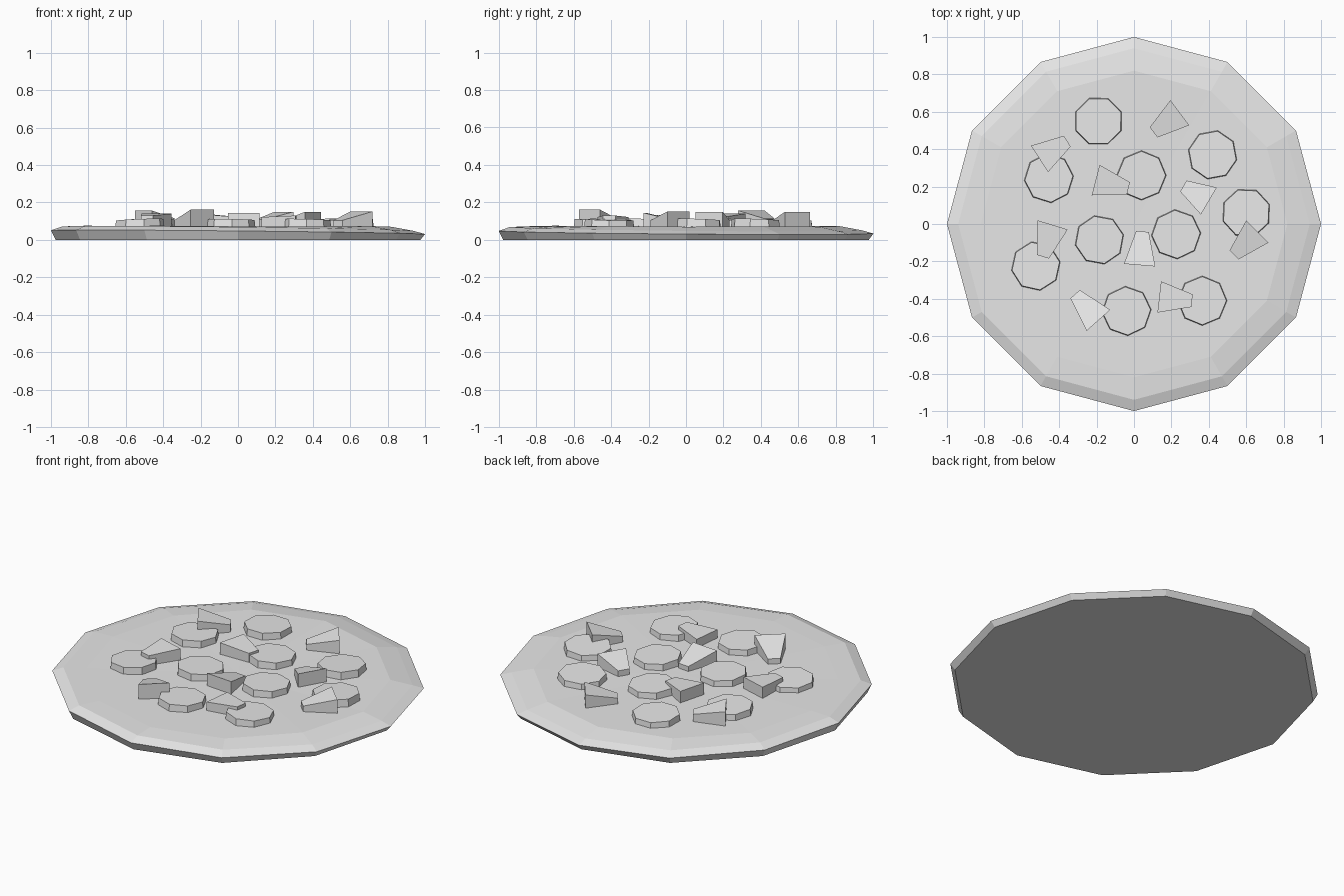
import bpy, bmesh
from math import cos, sin, radians, tau
from mathutils import Vector

cube = bpy.data.objects.get("Cube")
if cube:
    bpy.data.objects.remove(cube)

grey = bpy.data.materials.new("plain_grey")
grey.use_nodes = True
grey.diffuse_color = (0.8, 0.8, 0.8, 1)
grey.node_tree.nodes["Principled BSDF"].inputs["Base Color"].default_value = grey.diffuse_color


def finish(bm, name):
    bmesh.ops.recalc_face_normals(bm, faces=bm.faces)
    mesh = bpy.data.meshes.new(name)
    bm.to_mesh(mesh)
    bm.free()
    mesh.materials.append(grey)
    obj = bpy.data.objects.new(name, mesh)
    bpy.context.collection.objects.link(obj)


def loft(name, rings, tip=None):
    """Stack equal-count rings into a solid, closed flat or with a centre tip."""
    bm = bmesh.new()
    loops = [[bm.verts.new(p) for p in ring] for ring in rings]
    n = len(loops[0])
    for low, high in zip(loops, loops[1:]):
        for i in range(n):
            j = (i + 1) % n
            bm.faces.new((low[i], low[j], high[j], high[i]))
    bm.faces.new(loops[0][::-1])
    if tip:
        centre = bm.verts.new(tip)
        for i in range(n):
            bm.faces.new((loops[-1][i], loops[-1][(i + 1) % n], centre))
    else:
        bm.faces.new(loops[-1])
    finish(bm, name)


def ring(sides, radius, height, centre=(0, 0), turn=0):
    """Polygon whose height is a function of its unit direction."""
    points = []
    for i in range(sides):
        a = tau * i / sides + radians(turn)
        points.append((centre[0] + radius * cos(a), centre[1] + radius * sin(a),
                       height(cos(a), sin(a))))
    return points


# Twelve-sided base, its rim sagging towards the back and left
loft("base", [
    ring(12, 0.975, lambda x, y: 0),
    ring(12, 1.0, lambda x, y: 0.041 - 0.01 * x - 0.007 * y),
    ring(12, 0.94, lambda x, y: 0.06 - 0.012 * x - 0.009 * y),
    ring(12, 0.82, lambda x, y: 0.073 + 0.003 * sin(5 * x + 3 * y)),
], tip=(0, 0, 0.071))

# Octagonal slices: x, y, turn
slices = [(-.19, .55, 22), (.42, .37, 33), (.04, .26, 0), (-.455, .245, 5),
          (.6, .06, 20), (.225, -.055, 3), (-.185, -.085, 12),
          (-.525, -.225, 10), (-.04, -.465, 3), (.365, -.41, 0)]
for k, (x, y, turn) in enumerate(slices):
    tilt = 0.005 * sin(2 * k)
    loft(f"round_slice_{k + 1}", [
        ring(8, 0.134, lambda u, v: 0.06, (x, y), turn),
        ring(8, 0.129, lambda u, v: 0.108 + tilt * u - 0.004 * v, (x, y), turn)])

# Tapered chunks: narrow end, wide end, top height at each
chunks = [((.105, .49), (.245, .595), .105, .15),
          ((-.357, .443), (-.505, .348), .115, .157),
          ((-.03, .19), (-.205, .235), .125, .14),
          ((.264, .203), (.4, .123), .105, .15),
          ((.535, -.165), (.66, -.04), .105, .152),
          ((.045, -.04), (.03, -.22), .1, .145),
          ((-.487, -.175), (-.435, -.005), .13, .14),
          ((-.315, -.375), (-.19, -.515), .105, .162),
          ((.31, -.41), (.135, -.39), .13, .122)]
for k, (narrow, wide, z_narrow, z_wide) in enumerate(chunks):
    a, b = Vector(narrow), Vector(wide)
    along = (b - a).normalized()
    side = Vector((-along.y, along.x))
    corners = [a + side * .034, a - side * .034, b - side * .084, b + side * .084]
    tops = (z_narrow, z_narrow, z_wide, z_wide)
    loft(f"chunk_{k + 1}", [
        [(p.x, p.y, 0.065) for p in corners],
        [(p.x, p.y, z) for p, z in zip(corners, tops)]])
